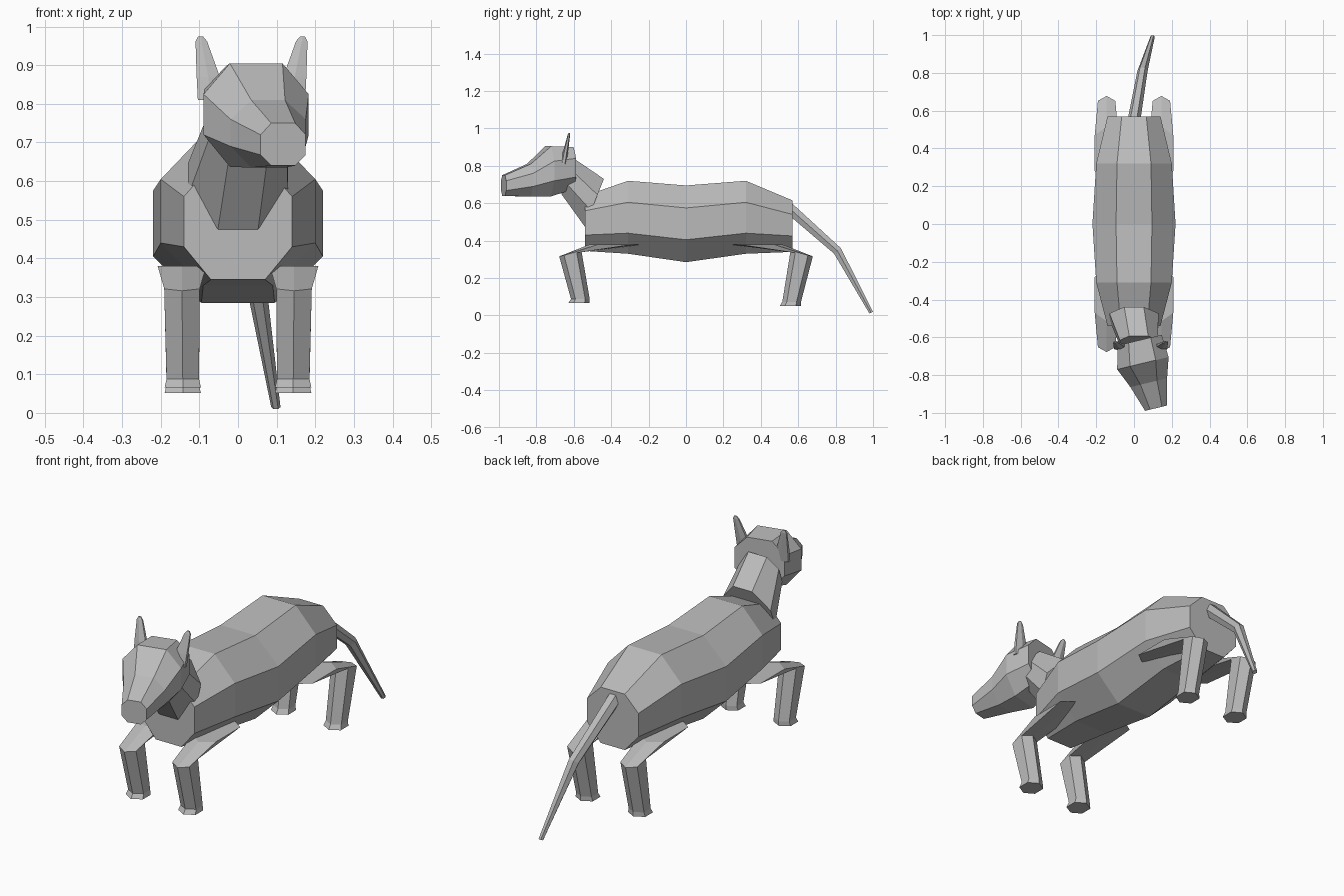
import bpy, bmesh, math
from mathutils import Vector

cube = bpy.data.objects.get("Cube")
if cube:
    bpy.data.objects.remove(cube, do_unlink=True)

grey = bpy.data.materials.new("plain grey")
grey.use_nodes = True
colour = (0.5, 0.5, 0.5, 1)
grey.diffuse_color = colour
grey.node_tree.nodes["Principled BSDF"].inputs["Base Color"].default_value = colour


def loft(name, rings):
    """Skin matching rings of points into a closed flat-shaded object."""
    bm = bmesh.new()
    loops = [[bm.verts.new(p) for p in ring] for ring in rings]
    n = len(loops[0])
    for a, b in zip(loops, loops[1:]):
        for i in range(n):
            j = (i + 1) % n
            bm.faces.new((a[i], a[j], b[j], b[i]))
    bm.faces.new(loops[0])
    bm.faces.new(loops[-1])
    bmesh.ops.recalc_face_normals(bm, faces=bm.faces)
    mesh = bpy.data.meshes.new(name)
    bm.to_mesh(mesh)
    bm.free()
    mesh.materials.append(grey)
    obj = bpy.data.objects.new(name, mesh)
    bpy.context.collection.objects.link(obj)
    return obj


def octagon(cx, cy, wide, narrow, bottom, low, high, top, yaw=0, lean=0):
    """Upright bevelled section; yaw turns it, lean tips its top along y."""
    half = [(narrow, bottom), (wide, low), (wide, high), (narrow, top)]
    outline = half + [(-s, z) for s, z in reversed(half)]
    mid = (bottom + top) / 2
    return [(cx + s * math.cos(yaw), cy + s * math.sin(yaw) + lean * (z - mid), z)
            for s, z in outline]


# Torso
loft("body", [octagon(0, y, *s) for y, *s in [
    (-0.54, 0.14, 0.07, 0.345, 0.43, 0.56, 0.64),
    (-0.31, 0.20, 0.09, 0.33, 0.44, 0.605, 0.72),
    (0.0, 0.22, 0.095, 0.285, 0.405, 0.575, 0.695),
    (0.32, 0.20, 0.09, 0.33, 0.44, 0.605, 0.72),
    (0.57, 0.14, 0.065, 0.34, 0.425, 0.54, 0.615)]])

# Neck, leaning forward into the head
loft("neck", [
    octagon(0.0, -0.49, 0.13, 0.052, 0.475, 0.56, 0.645, 0.73, lean=0.4),
    octagon(0.025, -0.63, 0.10, 0.05, 0.65, 0.71, 0.78, 0.835, lean=0.4)])

# Head, turned toward its left, tapering to a blunt muzzle
YAW = math.radians(13.5)
loft("head", [octagon(x, y, *s, yaw=YAW) for x, y, *s in [
    (0.03, -0.615, 0.12, 0.06, 0.675, 0.74, 0.84, 0.90),
    (0.047, -0.737, 0.14, 0.07, 0.637, 0.72, 0.825, 0.905),
    (0.078, -0.84, 0.10, 0.045, 0.635, 0.69, 0.76, 0.81),
    (0.117, -0.975, 0.06, 0.032, 0.64, 0.668, 0.72, 0.75)]])


def ear_ring(side, offset, y, z, half_x, half_y):
    cx = 0.035 + side * offset
    return [(cx + u * half_x, y + v * half_y, z)
            for u, v in ((-1, -0.5), (0, -1), (1, -0.5), (1, 0.5), (0, 1), (-1, 0.5))]


# Thin upright ears
for side, label in ((1, "left"), (-1, "right")):
    loft(label + "_ear", [
        ear_ring(side, 0.105, -0.655, 0.81, 0.034, 0.016),
        ear_ring(side, 0.112, -0.645, 0.87, 0.030, 0.014),
        ear_ring(side, 0.130, -0.627, 0.962, 0.015, 0.007),
        ear_ring(side, 0.132, -0.625, 0.975, 0.006, 0.004)])


def leg_ring(cx, cy, z, half_x, flat, tip, tilt=0):
    """Hexagon with points fore and aft and flat outer sides."""
    outline = ((0, -tip), (half_x, -flat), (half_x, flat),
               (0, tip), (-half_x, flat), (-half_x, -flat))
    return [(cx + s, cy + d, z + tilt * d) for s, d in outline]


# Legs: bent out from the torso, then straight down to small feet
for side, label in ((1, "left"), (-1, "right")):
    for end, place, drop in ((-1, "front", 0.0), (1, "hind", 0.015)):
        loft(f"{label}_{place}_leg", [
            leg_ring(side * 0.145, end * 0.375, 0.38, 0.063, 0.095, 0.14),
            leg_ring(side * 0.145, end * 0.618, 0.328, 0.046, 0.034, 0.06, -end * 0.2),
            leg_ring(side * 0.143, end * 0.565, 0.088 - drop, 0.042, 0.026, 0.05),
            leg_ring(side * 0.143, end * 0.565 - 0.007, 0.066 - drop, 0.047, 0.03, 0.057)])


def tail_ring(centre, radius, along):
    across = Vector((1, 0, 0))
    up = across.cross(Vector(along)).normalized()
    return [Vector(centre) + radius * (math.cos(a) * across + math.sin(a) * up)
            for a in (math.tau * k / 6 for k in range(6))]


# Drooping tail
loft("tail", [
    tail_ring((0.0, 0.55, 0.575), 0.034, (0, 1, -0.85)),
    tail_ring((0.045, 0.81, 0.345), 0.027, (0, 1, -1.3)),
    tail_ring((0.098, 0.99, 0.015), 0.012, (0, 1, -1.8))])
